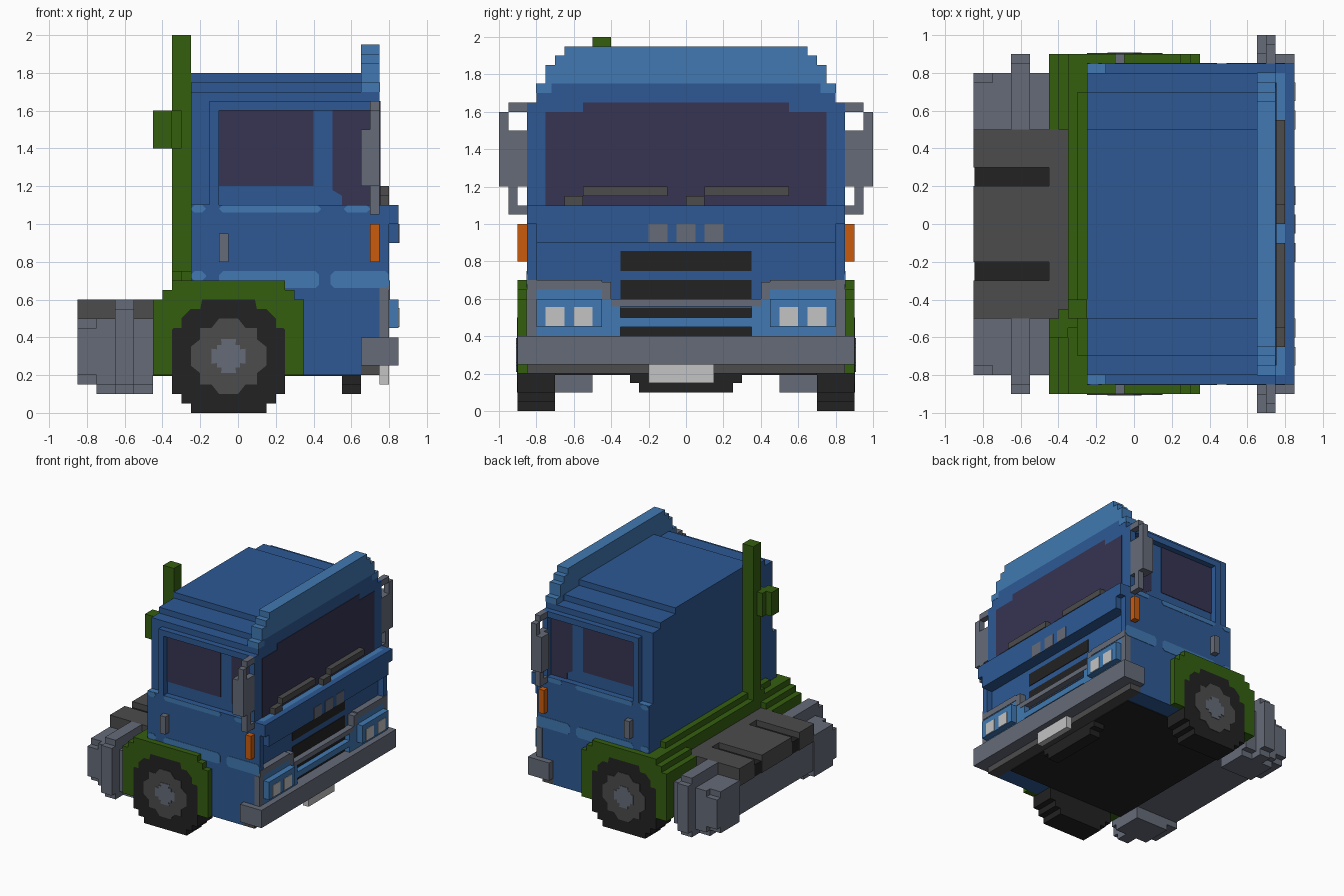
import bpy, bmesh

cube = bpy.data.objects.get("Cube")
if cube:
    bpy.data.objects.remove(cube, do_unlink=True)


def material(name, rgb):
    lin = [((c / 255 + 0.055) / 1.055) ** 2.4 for c in rgb] + [1.0]
    m = bpy.data.materials.new(name)
    m.use_nodes = True
    m.diffuse_color = lin
    b = m.node_tree.nodes["Principled BSDF"]
    b.inputs["Base Color"].default_value = lin
    b.inputs["Roughness"].default_value = 0.9
    return m


BLUE = material("blue paint", (45, 89, 148))
LIGHT = material("light blue paint", (65, 121, 178))
GREEN = material("green paint", (52, 95, 15))
GREY = material("steel grey", (101, 107, 120))
DARK = material("dark grey", (76, 76, 76))
BLACK = material("black rubber", (34, 34, 34))
GLASS = material("tinted glass", (55, 52, 82))
ORANGE = material("orange lamp", (202, 92, 14))
WHITE = material("white lamp", (195, 195, 195))


def prism(bm, pts, y0, y1):
    """Extrude an x-z outline from y0 to y1."""
    lo = [bm.verts.new((x, y0, z)) for x, z in pts]
    hi = [bm.verts.new((x, y1, z)) for x, z in pts]
    bm.faces.new(lo)
    bm.faces.new(hi[::-1])
    for i in range(len(pts)):
        j = (i + 1) % len(pts)
        bm.faces.new((lo[j], lo[i], hi[i], hi[j]))


def part(name, mat, boxes=(), outlines=(), mirror=False):
    """Boxes are (x0, x1, y0, y1, z0, z1); outlines are (points, y0, y1)."""
    bm = bmesh.new()
    solids = [([(a, e), (b, e), (b, f), (a, f)], c, d) for a, b, c, d, e, f in boxes]
    for pts, y0, y1 in solids + list(outlines):
        prism(bm, pts, y0, y1)
        if mirror:
            prism(bm, pts, -y1, -y0)
    bmesh.ops.recalc_face_normals(bm, faces=bm.faces)
    me = bpy.data.meshes.new(name)
    bm.to_mesh(me)
    bm.free()
    me.materials.append(mat)
    ob = bpy.data.objects.new(name, me)
    bpy.context.collection.objects.link(ob)
    return ob


def chamfered(x0, x1, z0, z1, c=0.02):
    return [(x0 + c, z0), (x1 - c, z0), (x1, z0 + c), (x1, z1 - c),
            (x1 - c, z1), (x0 + c, z1), (x0, z1 - c), (x0, z0 + c)]


# Cab shell with stepped roof
part("cab_lower", BLUE, [(-.25, .65, -.85, .85, .2, .3), (-.25, .75, -.85, .85, .25, 1.1)])
part("cab_upper", BLUE, [(-.25, .75, -.8, .8, 1.1, 1.7)])
part("roof", BLUE, [(-.25, .66, -.7, .7, 1.7, 1.75), (-.25, .66, -.5, .5, 1.75, 1.8)])
part("window_frame", BLUE, [(-.15, -.1, .8, .85, 1.1, 1.65), (-.15, .75, .8, .85, 1.6, 1.65),
                            (.7, .75, .8, .85, 1.1, 1.65)], mirror=True)

# Roof spoiler
part("spoiler_base", BLUE, [(.65, .75, -.72, .72, 1.69, 1.75)])
part("spoiler", LIGHT, [(.65, .75, -.75, .75, 1.75, 1.85), (.65, .75, -.7, .7, 1.85, 1.9),
                        (.65, .75, -.65, .65, 1.9, 1.95)])
part("spoiler_ends", LIGHT, [(.65, .752, .72, .802, 1.7, 1.75)], mirror=True)

# Glass
part("windscreen", GLASS, [(.745, .754, -.75, .75, 1.1, 1.6), (.745, .754, -.55, .55, 1.6, 1.65)])
part("side_windows", GLASS, outlines=[
    ([(-.1, 1.2), (.4, 1.2), (.4, 1.6), (-.1, 1.6)], .796, .804),
    ([(.5, 1.18), (.55, 1.15), (.55, 1.1), (.7, 1.1), (.7, 1.6), (.5, 1.6)], .796, .804)],
    mirror=True)

# Light stripes on the cab sides
stripes = [(-.25, -.17, 1.06, 1.1), (-.1, .44, 1.06, 1.1), (.56, .7, 1.06, 1.1),
           (-.25, -.17, .7, .75), (-.1, .43, .66, .75), (.49, .8, .66, .75)]
part("side_stripes", LIGHT, outlines=[(chamfered(*s), .846, .853) for s in stripes], mirror=True)
part("rear_corner_ledge", LIGHT, [(-.25, -.15, .8, .85, 1.095, 1.102)], mirror=True)

# Cab nose: cheeks, sill and overhanging bar
part("nose_cheeks", BLUE, [(.75, .8, .8, .85, .7, 1.1)], mirror=True)
part("windscreen_sill", LIGHT, [(.75, .8, -.8, .8, 1.0, 1.1)])
part("nose_bar", BLUE, [(.8, .85, -.85, .85, 1.0, 1.1), (.75, .85, -.8, .8, .9, 1.0)])
part("nose_studs", GREY, [(.845, .854, y, y + .1, .9, 1.0) for y in (-.2, -.05, .1)])
part("wipers", DARK, [(.75, .8, -.55, -.1, 1.15, 1.2), (.75, .8, -.65, -.55, 1.1, 1.15),
                      (.75, .8, .1, .55, 1.15, 1.2), (.75, .8, 0, .1, 1.1, 1.15)])

# Grille and headlights
part("grille_slots", BLACK, [(.745, .755, -.35, .35, a, b)
                             for a, b in ((.75, .855), (.6, .7), (.5, .55), (.4, .45))])
part("lower_front", LIGHT, [(.75, .8, .35, .45, .4, .6), (.75, .8, .45, .8, .4, .65)], mirror=True)
part("lower_grille_bar", LIGHT, [(.75, .8, -.35, .35, .45, .5)])
part("brow_trim", GREY, [(.75, .804, .45, .85, .65, .7), (.75, .804, .4, .45, .6, .69),
                         (.75, .8, .8, .853, .4, .65)], mirror=True)
part("brow_centre", GREY, [(.75, .804, -.4, .4, .56, .6)])
part("headlight_housings", LIGHT, [(.8, .85, .45, .8, .45, .6)], mirror=True)
lamps = part("headlamps", WHITE, [(.845, .854, a, a + .1, .455, .555) for a in (.5, .65)], mirror=True)

# Bumper and everything below it
part("bumper", GREY, [(.65, .85, -.9, .9, .25, .4)])
part("bumper_underside", DARK, [(.65, .75, -.85, .85, .2, .25)])
part("number_plate", WHITE, [(.75, .8, -.2, .15, .15, .25)])
part("front_step", BLACK, [(.55, .65, -.3, .3, .15, .2), (.55, .65, -.25, .25, .1, .15)])
part("floor", BLACK, [(-.45, .65, -.7, .7, .194, .204)])

# Mirrors, indicators and door handles
part("mirrors", GREY, [(.65, .75, .9, 1.0, 1.2, 1.5), (.7, .75, .85, .9, 1.2, 1.5),
                       (.7, .75, .95, 1.0, 1.5, 1.6), (.7, .75, .85, .95, 1.6, 1.65),
                       (.7, .75, .9, .95, 1.05, 1.2), (.7, .75, .85, .9, 1.05, 1.1)], mirror=True)
part("indicators", ORANGE, [(.7, .75, .85, .9, .8, 1.0)], mirror=True)
part("door_handles", GREY, [(-.1, -.05, .85, .9, .8, .95)], mirror=True)

# Wheels: stepped outline, mirrored about the axle in x
AX, AZ = -.05, .3
half = [(.2, 0), (.2, .05), (.25, .05), (.25, .1), (.3, .1), (.3, .44), (.29, .45), (.25, .45),
        (.25, .5), (.24, .51), (.2, .55), (.15, .55), (.14, .6)]
tyre = [(AX + x, z) for x, z in half] + [(AX - x, z) for x, z in reversed(half)]
part("tyres", BLACK, outlines=[(tyre, .7, .9)], mirror=True)


def lobed(r, s, t):
    """Eight-lobed disc outline around the axle."""
    q = [(r, -s), (r, s), (t, t * .6), (t, t), (t * .6, t), (s, r)]
    pts = []
    for _ in range(4):
        pts += q[:5]
        q = [(-z, x) for x, z in q]
    return [(AX + x, AZ + z) for x, z in pts]


part("wheel_rims", DARK, outlines=[(lobed(.2, .05, .15), .895, .904)], mirror=True)
part("wheel_hubs", GREY, outlines=[(lobed(.09, .04, .06), .9, .908)], mirror=True)

# Fenders: arch plates that follow the tyre, plus stepped blocks behind the cab
arch = [(.35, .2), (.35, .6), (.3, .6), (.3, .65), (.25, .65), (.25, .7), (-.35, .7), (-.35, .65),
        (-.4, .65), (-.4, .6), (-.45, .6), (-.45, .2), (-.35, .2)]
opening = [(AX - x, z) for x, z in half[5:]] + [(AX + x, z) for x, z in reversed(half[5:])]
part("fender_arches", GREEN, outlines=[(arch + opening + [(.25, .2)], .85, .9)], mirror=True)
part("fender_backs", GREEN, [(-.45, -.25, .5, .85, .2, .6), (-.4, -.25, .5, .85, .6, .65)], mirror=True)
part("rear_deck_step", GREEN, [(-.35, -.25, -.85, .85, .2, .7), (-.3, -.25, -.7, .7, .7, .75)])

# Exhaust stack with silencer
part("exhaust_stack", GREEN, [(-.35, -.25, -.5, -.4, .7, 2.0), (-.35, -.25, -.55, -.4, .7, .75)])
part("exhaust_silencer", GREEN, [(-.45, -.35, -.6, -.5, 1.4, 1.6), (-.4, -.35, -.5, -.45, 1.4, 1.6),
                                 (-.35, -.3, -.55, -.5, 1.4, 1.6)])

# Rear chassis, coupling deck and side tanks
part("chassis", GREY, [(-.84, -.35, -.5, .5, .2, .45)])
part("deck_slots", BLACK, [(-.845, -.45, a, a + .1, .45, .55) for a in (-.3, .2)])
part("coupling_deck", DARK, [(-.85, -.45, -.5, -.3, .45, .6), (-.85, -.45, -.2, .2, .45, .6),
                             (-.85, -.45, .3, .5, .45, .6), (-.45, -.35, -.5, .5, .45, .6)])
part("tanks", GREY, [(-.85, -.45, .5, .75, .15, .5), (-.75, -.45, .75, .8, .15, .5),
                     (-.85, -.75, .75, .8, .2, .45), (-.75, -.45, .5, .75, .1, .15)], mirror=True)
part("tank_bands", GREY, [(-.65, -.55, .5, .85, .1, .6), (-.65, -.55, .85, .9, .15, .55)], mirror=True)
